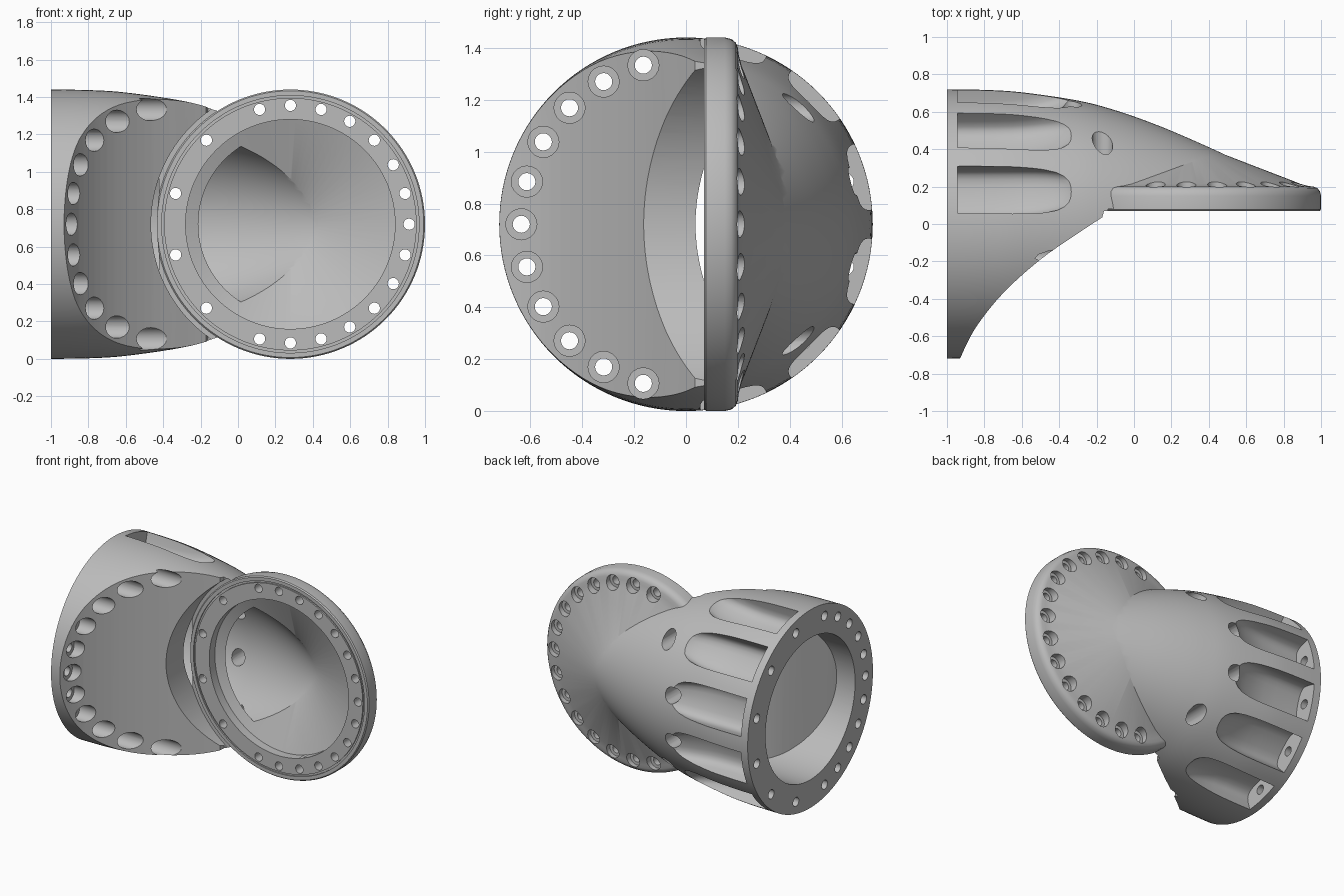
import bpy, bmesh, math
from mathutils import Matrix, Vector

if "Cube" in bpy.data.objects:
    bpy.data.objects.remove(bpy.data.objects["Cube"], do_unlink=True)

CZ = 0.72                       # height of both flange centres
BX = 0.28                       # x of the front flange centre
BOLT_R = 0.635                  # bolt circle radius

metal = bpy.data.materials.new("grey metal")
metal.use_nodes = True
metal.diffuse_color = (0.5, 0.5, 0.5, 1)
metal.node_tree.nodes["Principled BSDF"].inputs["Base Color"].default_value = (0.5, 0.5, 0.5, 1)


def make(name, bm):
    bmesh.ops.recalc_face_normals(bm, faces=bm.faces)
    me = bpy.data.meshes.new(name)
    bm.to_mesh(me)
    bm.free()
    ob = bpy.data.objects.new(name, me)
    me.materials.append(metal)
    bpy.context.collection.objects.link(ob)
    return ob


def combine(target, tool, op):
    """Apply a boolean and remove the tool."""
    mod = target.modifiers.new("cut", 'BOOLEAN')
    mod.operation, mod.object, mod.solver = op, tool, 'EXACT'
    bpy.context.view_layer.objects.active = target
    bpy.ops.object.modifier_apply(modifier=mod.name)
    bpy.data.objects.remove(tool, do_unlink=True)


def skin(bm, rings):
    """Closed tube through rings of equal length, capped at both ends."""
    loops = [[bm.verts.new(p) for p in r] for r in rings]
    n = len(loops[0])
    for a, b in zip(loops, loops[1:]):
        for i in range(n):
            bm.faces.new((a[i], a[(i + 1) % n], b[(i + 1) % n], b[i]))
    bm.faces.new(loops[0])
    bm.faces.new(loops[-1][::-1])


def side_point(x, deg, r=BOLT_R, t=0.0):
    """Point around the side flange axis, angle from +z towards +y."""
    a = math.radians(deg)
    return (x, r * math.sin(a) + t * math.cos(a), CZ + r * math.cos(a) - t * math.sin(a))


def front_point(y, deg, r=BOLT_R):
    """Point around the front flange axis."""
    a = math.radians(deg)
    return (BX + r * math.cos(a), y, CZ + r * math.sin(a))


def turned(name, profile, place, seg=128):
    """Solid of revolution; profile of (position, radius) runs from axis to axis."""
    bm = bmesh.new()
    rings = [[bm.verts.new(place(h, 360 * k / seg, r)) for h, r in profile] for k in range(seg)]
    for k in range(seg):
        p, q = rings[k - 1], rings[k]
        for i in range(len(profile) - 1):
            bm.faces.new((p[i], p[i + 1], q[i + 1], q[i]))
    bmesh.ops.remove_doubles(bm, verts=bm.verts, dist=1e-5)
    return make(name, bm)


def prism(name, outline):
    """Outline in x, y extruded through the whole height."""
    bm = bmesh.new()
    skin(bm, [[(x, y, z) for x, y in outline] for z in (-.5, 2)])
    return make(name, bm)


def rod(bm, start, end, r, seg=20):
    s, e = Vector(start), Vector(end)
    rot = (e - s).to_track_quat('Z', 'Y').to_matrix().to_4x4()
    bmesh.ops.create_cone(bm, cap_ends=True, segments=seg, radius1=r, radius2=r,
                          depth=(e - s).length,
                          matrix=Matrix.Translation((s + e) / 2) @ rot)


def smooth_rows(rows, steps=5):
    """Catmull-Rom interpolation of rows of numbers."""
    out = []
    for i in range(len(rows) - 1):
        quad = [rows[max(0, min(len(rows) - 1, i + k))] for k in (-1, 0, 1, 2)]
        for s in range(steps):
            t = s / steps
            out.append([b + t * (c - a) / 2 + t * t * (a - 2.5 * b + 2 * c - d / 2)
                        + t ** 3 * (1.5 * (b - c) + (d - a) / 2) for a, b, c, d in zip(*quad)])
    return out + [rows[-1]]


# Outer body, a tapering nose turned about the side flange axis
nose = smooth_rows([(-1, .72), (-.8, .717), (-.6, .704), (-.3, .66), (-.1, .608), (.1, .538),
                    (.3, .455), (.55, .34), (.7, .25), (.8, .14)])
body = turned("elbow_body", [(-1, 0), *nose, (.83, 0)], side_point)

# Concave saddle on the inside of the bend
saddle = smooth_rows([(-.935, -.73), (-.85, -.56), (-.7, -.37), (-.5, -.19),
                      (-.3, -.05), (-.17, .035)])
saddle += [(-.16, .07), (1.5, .07), (1.5, -1.5), (-.935, -1.5)]
combine(body, prism("saddle_cutter", saddle), 'DIFFERENCE')

# Round clearance in front of the front flange
combine(body, turned("clearance_cutter", [(-1.5, 0), (-1.5, .745), (.08, .745), (.08, 0)],
                     front_point), 'DIFFERENCE')

# Front flange with rounded back rim, shallow groove and conical back
combine(body, turned("front_flange", [
    (.07, 0), (.07, .675), (.08, .675), (.08, .688), (.07, .688), (.07, .713), (.078, .72),
    (.15, .72), (.175, .714), (.192, .7), (.2, .68), (.203, .655), (.215, .61), (.45, 0)],
    front_point), 'UNION')

# Inner passage: turned hollow, kept clear of the saddle wall
hollow = smooth_rows([(-.8, .515), (-.5, .515), (-.3, .505), (-.1, .475), (.1, .42),
                      (.3, .345), (.5, .26), (.62, .18)])
passage = turned("passage_cutter", [(-1.1, 0), (-1.1, .515), *hollow, (.66, 0)], side_point)
wall = smooth_rows([(-.86, -.53), (-.8, -.42), (-.65, -.17), (-.5, 0), (-.38, .115), (-.28, .16)])
wall += [(1.5, .16), (1.5, -1.5), (-.86, -1.5)]
combine(passage, prism("saddle_wall", wall), 'DIFFERENCE')
combine(body, passage, 'DIFFERENCE')

# Front bore with conical bottom
combine(body, turned("bore_cutter", [(-.2, 0), (-.2, .56), (.134, .56), (.35, 0)], front_point),
        'DIFFERENCE')

pockets = range(15, 180, 30)
saddle_bolts = range(-165, 0, 15)

# Tapered, round-bottomed wrench pockets around the back
bm = bmesh.new()
for deg in pockets:
    rings = []
    for x, floor, w in smooth_rows([(-.945, .565, .13), (-.65, .57, .13), (-.47, .605, .118),
                                    (-.35, .655, .09), (-.25, .74, .04)], 3):
        section = [(-w, .95), (w, .95)]
        for k in range(11):
            a = math.pi * k / 10
            c = math.copysign(abs(math.cos(a)) ** .7, math.cos(a))
            section.append((w * c, floor + .08 * (1 - math.sin(a) ** .7)))
        rings.append([side_point(x, deg, r, t) for t, r in section])
    skin(bm, rings)
combine(body, make("pocket_cutter", bm), 'DIFFERENCE')

# Counterbores through the saddle
bm = bmesh.new()
for deg in saddle_bolts:
    rod(bm, side_point(-.93, deg), side_point(0, deg), .06)
combine(body, make("saddle_counterbore_cutter", bm), 'DIFFERENCE')

# Side flange bolt holes
bm = bmesh.new()
for deg in [*pockets, *saddle_bolts]:
    rod(bm, side_point(-1.1, deg), side_point(-.9, deg), .033)
combine(body, make("side_bolt_cutter", bm), 'DIFFERENCE')

# Front flange counterbores; the four on the bend run out through the back wall
rim_bolts = range(-105, 106, 15)
bend_bolts = (135, 165, 195, 225)
bm = bmesh.new()
for deg in rim_bolts:
    rod(bm, front_point(.165, deg), front_point(.42, deg), .052)
for deg in bend_bolts:
    rod(bm, front_point(.165, deg), front_point(1, deg), .055)
combine(body, make("front_counterbore_cutter", bm), 'DIFFERENCE')

# Front flange bolt holes
bm = bmesh.new()
for deg in [*rim_bolts, *bend_bolts]:
    rod(bm, front_point(-.05, deg), front_point(.18, deg), .03)
combine(body, make("front_bolt_cutter", bm), 'DIFFERENCE')

# Smooth shading with sharp edges kept
bpy.ops.object.select_all(action='DESELECT')
body.select_set(True)
bpy.context.view_layer.objects.active = body
bpy.ops.object.shade_smooth_by_angle(angle=math.radians(30))
